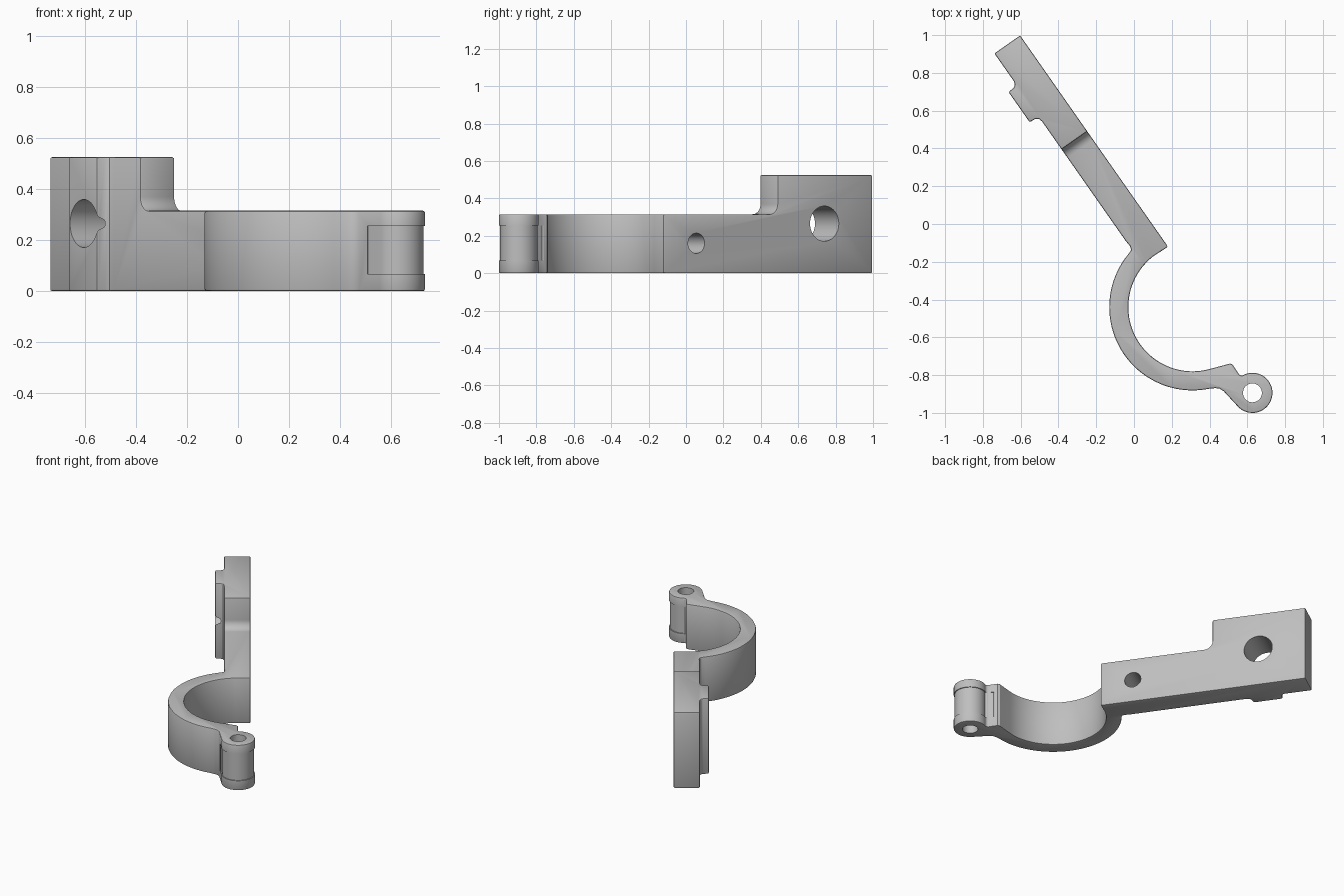
import bpy, bmesh, math
from mathutils import Vector

cube = bpy.data.objects.get("Cube")
if cube:
    bpy.data.objects.remove(cube, do_unlink=True)

grey = bpy.data.materials.new("plain grey")
grey.use_nodes = True
grey.diffuse_color = (0.52, 0.52, 0.52, 1)
grey.node_tree.nodes["Principled BSDF"].inputs["Base Color"].default_value = grey.diffuse_color

# Arm frame: u runs along the arm, n points out of its front face
TILT = math.radians(35)
U = Vector((-math.sin(TILT), math.cos(TILT), 0))
N = Vector((-math.cos(TILT), -math.sin(TILT), 0))
X, Y, Z = Vector((1, 0, 0)), Vector((0, 1, 0)), Vector((0, 0, 1))
ORIGIN = Vector((0.18, -0.12, 0))
RING, BOSS = (0.31, -0.44), (0.627, -0.894)
LENGTH, THICK, LOW, TALL = 1.365, 0.166, 0.315, 0.525


def arm(s, t):
    p = ORIGIN + U * s + N * t
    return (p.x, p.y)


def arc(centre, r, a, b, steps):
    angles = [math.radians(a + (b - a) * i / steps) for i in range(steps + 1)]
    return [(centre[0] + r * math.cos(k), centre[1] + r * math.sin(k)) for k in angles]


def prism(name, pts, depth, origin=Vector(), ax=X, ay=Y):
    """Extrude a flat outline lying in the ax/ay plane along a vector."""
    bm = bmesh.new()
    face = bm.faces.new([bm.verts.new(origin + ax * a + ay * b) for a, b in pts])
    out = bmesh.ops.extrude_face_region(bm, geom=[face])["geom"]
    bmesh.ops.translate(bm, vec=depth, verts=[v for v in out if isinstance(v, bmesh.types.BMVert)])
    bmesh.ops.recalc_face_normals(bm, faces=bm.faces)
    mesh = bpy.data.meshes.new(name)
    bm.to_mesh(mesh)
    bm.free()
    mesh.materials.append(grey)
    obj = bpy.data.objects.new(name, mesh)
    bpy.context.collection.objects.link(obj)
    return obj


def cut(target, cutter):
    cutter.hide_render = True
    mod = target.modifiers.new(cutter.name, "BOOLEAN")
    mod.operation, mod.solver, mod.object = "DIFFERENCE", "EXACT", cutter
    bpy.ops.object.modifier_apply(modifier=mod.name)
    bpy.data.objects.remove(cutter, do_unlink=True)


# Plan outline: arm with clamp pad, half ring, neck and hinge boss
outline = [arm(0, 0), arm(LENGTH, 0), arm(LENGTH, THICK)]
outline += [arm(s, t) for s, t in ((1.185, THICK), (1.166, 0.172), (1.157, 0.188),
                                   (1.155, 0.222), (0.96, 0.222), (0.957, 0.188),
                                   (0.946, 0.172), (0.925, THICK), (0.15, THICK), (0.118, 0.163))]
outline += [(-0.014, -0.138)]
outline += arc(RING, 0.441, 141, 282, 40)
outline += [(0.43, -0.869), (0.452, -0.871), (0.475, -0.885)]
outline += arc(BOSS, 0.106, -133, 122, 36)
outline += [(0.557, -0.797), (0.528, -0.753), (0.522, -0.744), (0.508, -0.739), (0.46, -0.752)]
outline += arc(RING, 0.34, 285, 128, 44)
clip = prism("hinged_clip", outline, Z * TALL)
bpy.context.view_layer.objects.active = clip
clip.select_set(True)

# Lower everything but the arm's tall end, with a filleted step
step = [(-1.4, LOW), (-1.4, 0.8), (0.745, 0.8)] + arc((0.69, LOW + 0.055), 0.055, 0, -90, 8)
cut(clip, prism("step_cutter", step, N * 2, ORIGIN - N, U, Z))

# Softened edges
bevel = clip.modifiers.new("edge_round", "BEVEL")
bevel.width, bevel.segments = 0.008, 2
bevel.limit_method, bevel.angle_limit = "ANGLE", math.radians(40)
bpy.ops.object.modifier_apply(modifier=bevel.name)

# Holes through the arm: a large one in the pad and a small one near the ring
for name, s, z, r in (("pad_hole", 1.05, 0.265, 0.094), ("screw_hole", 0.214, 0.16, 0.054)):
    cut(clip, prism(name, arc((s, z), r, 0, 352.5, 47), N, ORIGIN - N * 0.4, U, Z))

# Hinge pin hole
cut(clip, prism("pin_hole", arc(BOSS, 0.05, 0, 350, 35), Z, Z * -0.3))

# Shallow relief around the middle of the boss
relief = [(0.509, -0.911)] + arc(BOSS, 0.1, -133, 122, 36) + [(0.533, -0.77)]
relief += arc(BOSS, 0.2, 118, -133, 30)
cut(clip, prism("boss_relief", relief, Z * 0.187, Z * 0.068))

bpy.ops.object.shade_smooth_by_angle(angle=math.radians(30))
